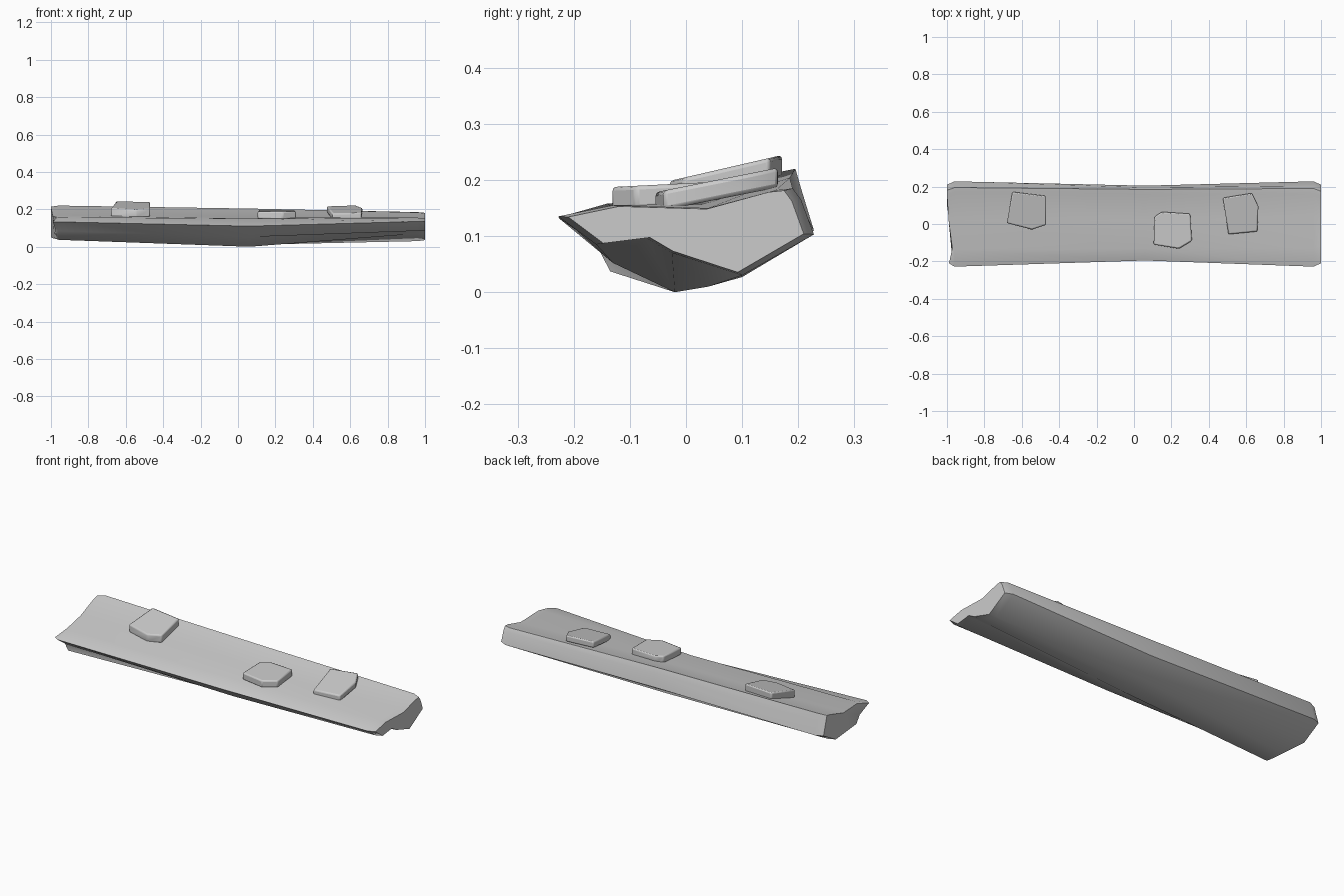
import bpy, bmesh
from math import radians

cube = bpy.data.objects.get("Cube")
if cube:
    bpy.data.objects.remove(cube, do_unlink=True)

# Single plain grey material
grey = bpy.data.materials.new("plain_grey")
grey.use_nodes = True
colour = (0.6, 0.6, 0.6, 1)
grey.diffuse_color = colour
grey.node_tree.nodes["Principled BSDF"].inputs["Base Color"].default_value = colour


def finish(name, bm, angle, bevel=0):
    bmesh.ops.recalc_face_normals(bm, faces=bm.faces)
    mesh = bpy.data.meshes.new(name)
    bm.to_mesh(mesh)
    bm.free()
    mesh.materials.append(grey)
    obj = bpy.data.objects.new(name, mesh)
    bpy.context.collection.objects.link(obj)
    if bevel:
        mod = obj.modifiers.new("soft_edges", 'BEVEL')
        mod.width, mod.segments = bevel, 2
    bpy.ops.object.select_all(action='DESELECT')
    obj.select_set(True)
    bpy.context.view_layer.objects.active = obj
    bpy.ops.object.shade_smooth_by_angle(angle=radians(angle))
    return obj


def loft(name, sections, angle):
    bm = bmesh.new()
    rings = [[bm.verts.new(p) for p in ring] for ring in sections]
    for a, b in zip(rings, rings[1:]):
        for i in range(len(a)):
            j = (i + 1) % len(a)
            bm.faces.new((a[i], a[j], b[j], b[i]))
    bm.faces.new(rings[0])
    bm.faces.new(rings[-1])
    return finish(name, bm, angle)


def section(x, profile):
    return [(x, y, z) for y, z in profile]


def end_ring(x, profile, notch=0):
    # Slightly shrunk ring that chamfers an end, with an optional broken notch
    ring = []
    for y, z in profile:
        y, z = y * 0.92, 0.12 + (z - 0.12) * 0.94
        dent = notch * max(0, 1 - abs(y + 0.1) / 0.16)
        ring.append((x + dent, y, z))
    return ring


# Slab profiles (y, z): front tip, underside, back, then over the top
right_end = [(-.228, .133), (-.16, .085), (-.135, .037), (-.03, .038), (.11, .045),
             (.228, .11), (.205, .185), (.195, .22), (.17, .215), (.02, .168), (-.14, .158)]
middle = [(-.195, .11), (-.13, .052), (-.02, 0), (.04, .01), (.1, .027),
          (.205, .1), (.195, .175), (.185, .204), (.16, .196), (.02, .157), (-.13, .15)]
left_end = [(-.228, .135), (-.16, .085), (-.07, .096), (-.025, .07), (.1, .03),
            (.228, .103), (.205, .165), (.19, .185), (.16, .182), (.04, .15), (-.13, .155)]

loft("plank_slab", [end_ring(-1, right_end, 0.035), section(-.96, right_end),
                    section(.06, middle),
                    section(.96, left_end), end_ring(1, left_end)], 50)


# Tilted flat patches lying on the slab
def patch(name, outline, height, slope, thickness):
    bm = bmesh.new()
    verts = [bm.verts.new((x, y, height + slope * y)) for x, y in outline]
    top = bm.faces.new(verts)
    new = bmesh.ops.extrude_face_region(bm, geom=[top])["geom"]
    lower = [v for v in new if isinstance(v, bmesh.types.BMVert)]
    bmesh.ops.translate(bm, verts=lower, vec=(0, 0, -thickness))
    finish(name, bm, 40, 0.007)


patch("right_patch", [(-.68, .005), (-.65, .172), (-.47, .15), (-.47, -.005), (-.545, -.03)],
      .205, .23, .045)
patch("middle_patch", [(.105, -.11), (.11, .04), (.15, .065), (.3, .055), (.31, -.09), (.24, -.132)],
      .194, .05, .04)
patch("left_patch", [(.505, -.055), (.475, .14), (.63, .165), (.665, .095), (.66, -.04)],
      .189, .2, .035)
